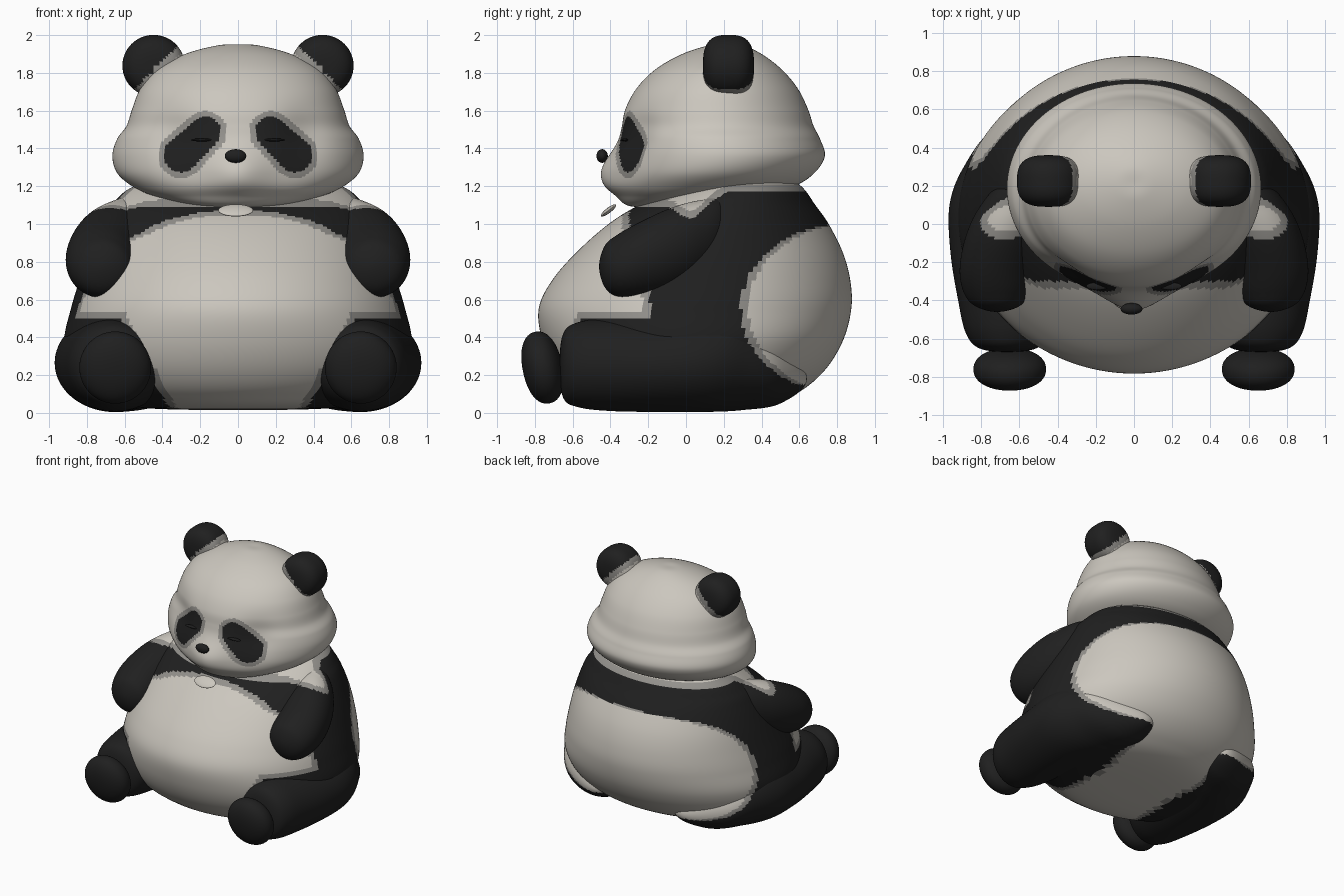
import bpy, math
from mathutils import Vector

cube = bpy.data.objects.get("Cube")
if cube:
    bpy.data.objects.remove(cube)


def material(name, rgb):
    m = bpy.data.materials.new(name)
    m.use_nodes = True
    m.diffuse_color = (*rgb, 1)
    m.node_tree.nodes["Principled BSDF"].inputs["Base Color"].default_value = (*rgb, 1)
    return m


LIGHT, GREY, BLACK = range(3)
MATS = [material("cream_fur", (0.6, 0.57, 0.515)),
        material("grey_fur_edge", (0.29, 0.28, 0.26)),
        material("black_fur", (0.014, 0.014, 0.014))]


def finish(name, verts, faces, rule):
    """Make a smooth object; rule(point) gives the colour of each face."""
    mesh = bpy.data.meshes.new(name)
    mesh.from_pydata(verts, [], faces)
    for m in MATS:
        mesh.materials.append(m)
    for p in mesh.polygons:
        p.use_smooth = True
        p.material_index = rule(p.center)
    obj = bpy.data.objects.new(name, mesh)
    bpy.context.collection.objects.link(obj)


def smooth_rows(rows, steps):
    """Spline through the rows (position, radius a, centre a, radius b, centre b), round at both ends."""
    def pole(r):
        return (r[0], -r[1], r[2], -r[3], r[4])
    pts = [pole(rows[1])] + rows + [pole(rows[-2])]
    out = []
    for i in range(1, len(rows)):
        p, q, r, s = pts[i - 1:i + 3]
        for k in range(steps):
            t = k / steps
            out.append([b + t / 2 * (c - a + t * (2*a - 5*b + 4*c - d + t * (3*(b - c) + d - a)))
                        for a, b, c, d in zip(p, q, r, s)])
    return out[1:]


def loft(name, rows, axis, rule, steps=8, sides=96, shape=None):
    """Elliptical rings stacked along z, or along y for limbs."""
    rings = smooth_rows(rows, steps)

    def place(t, a, b):
        return Vector((a, b, t)) if axis == "z" else Vector((a, t, b))
    verts = [place(r[0], r[2] + r[1] * math.cos(u), r[4] + r[3] * math.sin(u))
             for r in rings for u in (2 * math.pi * j / sides for j in range(sides))]
    verts += [place(e[0], e[2], e[4]) for e in (rows[0], rows[-1])]
    n, last = len(verts), (len(rings) - 1) * sides
    faces = []
    for j in range(sides):
        k = (j + 1) % sides
        faces += [(i + j, i + k, i + sides + k, i + sides + j) for i in range(0, last, sides)]
        faces += [(n - 2, k, j), (n - 1, last + j, last + k)]
    if axis == "y":
        faces = [f[::-1] for f in faces]
    if shape:
        verts = [shape(v) for v in verts]
    finish(name, verts, faces, rule)


def ellipsoid(name, centre, radii, rule, tilt=0, power=1.0):
    """Ball, round from the front; power below 1 squares its side; tilt about x."""
    bpy.ops.mesh.primitive_uv_sphere_add(segments=64, ring_count=40)
    ball = bpy.context.object
    verts = []
    for v in ball.data.vertices:
        flat = max(math.hypot(v.co.x, v.co.z), 1e-6) ** (power - 1)
        x, z = v.co.x * flat * radii[0], v.co.z * flat * radii[2]
        y = math.copysign(abs(v.co.y) ** power, v.co.y) * radii[1]
        y, z = y * math.cos(tilt) - z * math.sin(tilt), y * math.sin(tilt) + z * math.cos(tilt)
        verts.append(Vector(centre) + Vector((x, y, z)))
    faces = [tuple(p.vertices) for p in ball.data.polygons]
    bpy.data.objects.remove(ball)
    finish(name, verts, faces, rule)


def solid(colour):
    return lambda p: colour


def from_profile(rows):
    """(z, half width, front y, back y) to ring rows."""
    return [(z, w, 0, (b - f) / 2, (b + f) / 2) for z, w, f, b in rows]


def banded(field, width=0.04):
    return BLACK if field > width else GREY if field > 0 else LIGHT


def ramp(value, low, high):
    return min(max((value - low) / (high - low), 0), 1)


# Colour borders shared by body and limbs: the collar and the back patch
def collar(p):
    dip = 0.06 * math.exp(-((p.y - 0.02) / 0.07) ** 2)
    return 1.13 - dip + 0.08 * ramp(p.y, 0.08, 0.22) - p.z


def back_patch(p):
    h = 1 - ((p.z - 0.55) / 0.45) ** 2
    return 0.88 - 0.55 * math.sqrt(max(h, 0)) - p.y


# Body: cream belly, cream back patch, black band over the shoulders
def body_rule(p):
    x = abs(p.x)
    belly = p.y + 0.23 + 0.11 * ramp(p.z, 0.82, 0.95)
    under = x - 0.35 if p.z < 0.3 else 1
    field = min(collar(p), belly, back_patch(p), under)
    if p.y < 0.2:
        thigh = min(x - 0.31 - 0.55 * p.z, 0.54 - p.z)
        field = max(field, thigh)
    return banded(field)


body_rows = [(0.015, 0, 0, 0), (0.03, 0.55, -0.42, 0.38), (0.1, 0.76, -0.58, 0.58),
             (0.22, 0.88, -0.69, 0.73), (0.38, 0.92, -0.76, 0.83), (0.55, 0.885, -0.78, 0.875),
             (0.7, 0.84, -0.71, 0.87), (0.85, 0.79, -0.58, 0.83), (1.0, 0.73, -0.41, 0.755),
             (1.1, 0.67, -0.25, 0.685), (1.2, 0.55, -0.04, 0.61), (1.26, 0.3, 0.1, 0.5),
             (1.27, 0, 0.3, 0.3)]
loft("body", from_profile(body_rows), "z", body_rule, steps=10, sides=200)


# Head: broad cheeks, small muzzle, shallow sockets, drooping eye patches
def face_shape(v):
    if v.y > 0.1:
        return v
    push = 0.08 * math.exp(-(v.x / 0.17) ** 2 - ((v.z - 1.27) / 0.13) ** 2)
    socket = 0.035 * math.exp(-((abs(v.x) - 0.35) / 0.13) ** 2 - ((v.z - 1.47) / 0.14) ** 2)
    return v + Vector((0, socket - push, 0))


def head_rule(p):
    if p.y > 0.1:
        return LIGHT
    inner, outer = Vector((0.172, 1.487)), Vector((0.302, 1.365))
    run, q = outer - inner, Vector((abs(p.x), p.z)) - inner
    t = min(max(q.dot(run) / run.length_squared, 0), 1)
    return banded(0.112 + 0.01 * t - (q - run * t).length, 0.03)


head_rows = [(1.09, 0, -0.2, -0.2), (1.1, 0.25, -0.3, 0.05), (1.15, 0.45, -0.34, 0.36),
             (1.2, 0.56, -0.37, 0.57), (1.27, 0.64, -0.37, 0.68), (1.36, 0.665, -0.36, 0.735),
             (1.45, 0.64, -0.345, 0.71), (1.52, 0.59, -0.337, 0.675), (1.61, 0.56, -0.32, 0.645),
             (1.72, 0.515, -0.26, 0.59), (1.82, 0.43, -0.16, 0.505), (1.9, 0.28, -0.02, 0.4),
             (1.945, 0.11, 0.12, 0.3), (1.95, 0, 0.21, 0.21)]
loft("head", from_profile(head_rows), "z", head_rule, steps=12, sides=240, shape=face_shape)

# Limb rows: (y, half width, centre x, half height, centre z)
arm_rows = [(-0.46, 0, 0.715, 0, 0.775), (-0.43, 0.115, 0.715, 0.11, 0.775),
            (-0.36, 0.17, 0.72, 0.165, 0.78), (-0.24, 0.195, 0.717, 0.2, 0.812),
            (-0.08, 0.205, 0.68, 0.225, 0.86), (0.07, 0.2, 0.62, 0.215, 0.91),
            (0.2, 0.15, 0.56, 0.17, 0.96), (0.3, 0, 0.52, 0, 0.99)]
leg_rows = [(-0.67, 0, 0.66, 0, 0.25), (-0.65, 0.15, 0.66, 0.17, 0.25),
            (-0.57, 0.225, 0.655, 0.225, 0.255), (-0.4, 0.27, 0.65, 0.245, 0.255),
            (-0.15, 0.31, 0.65, 0.25, 0.255), (0.1, 0.33, 0.635, 0.265, 0.27),
            (0.3, 0.33, 0.56, 0.265, 0.28), (0.5, 0.25, 0.48, 0.17, 0.22),
            (0.64, 0, 0.4, 0, 0.18)]


def arm_rule(p):
    return banded(collar(p))


def leg_rule(p):
    return banded(back_patch(p)) if p.z > 0.15 else BLACK


def ear_rule(p):
    return banded((abs(p.x) - 0.45 + p.z - 1.84) * 0.7 + 0.06, 0.04)


# Paired parts
for side, s in (("left", 1), ("right", -1)):
    for part, rows, rule in (("arm", arm_rows, arm_rule), ("leg", leg_rows, leg_rule)):
        mirrored = [(t, a, s * c, b, d) for t, a, c, b, d in rows]
        loft(f"{side}_{part}", mirrored, "y", rule, steps=10, sides=96)
    ellipsoid(f"{side}_foot", (s * 0.65, -0.76, 0.24), (0.19, 0.105, 0.193), solid(BLACK), 0.2, 0.9)
    ellipsoid(f"{side}_ear", (s * 0.447, 0.225, 1.838), (0.165, 0.135, 0.163), ear_rule, 0, 0.7)
    ellipsoid(f"{side}_closed_eye", (s * 0.19, -0.325, 1.445), (0.06, 0.02, 0.008), solid(BLACK))

# Nose and the small tongue-like tab under the chin
ellipsoid("nose", (-0.013, -0.444, 1.36), (0.057, 0.03, 0.036), solid(BLACK))
ellipsoid("chin_tab", (-0.012, -0.41, 1.072), (0.092, 0.05, 0.014), solid(LIGHT), 0.65)
